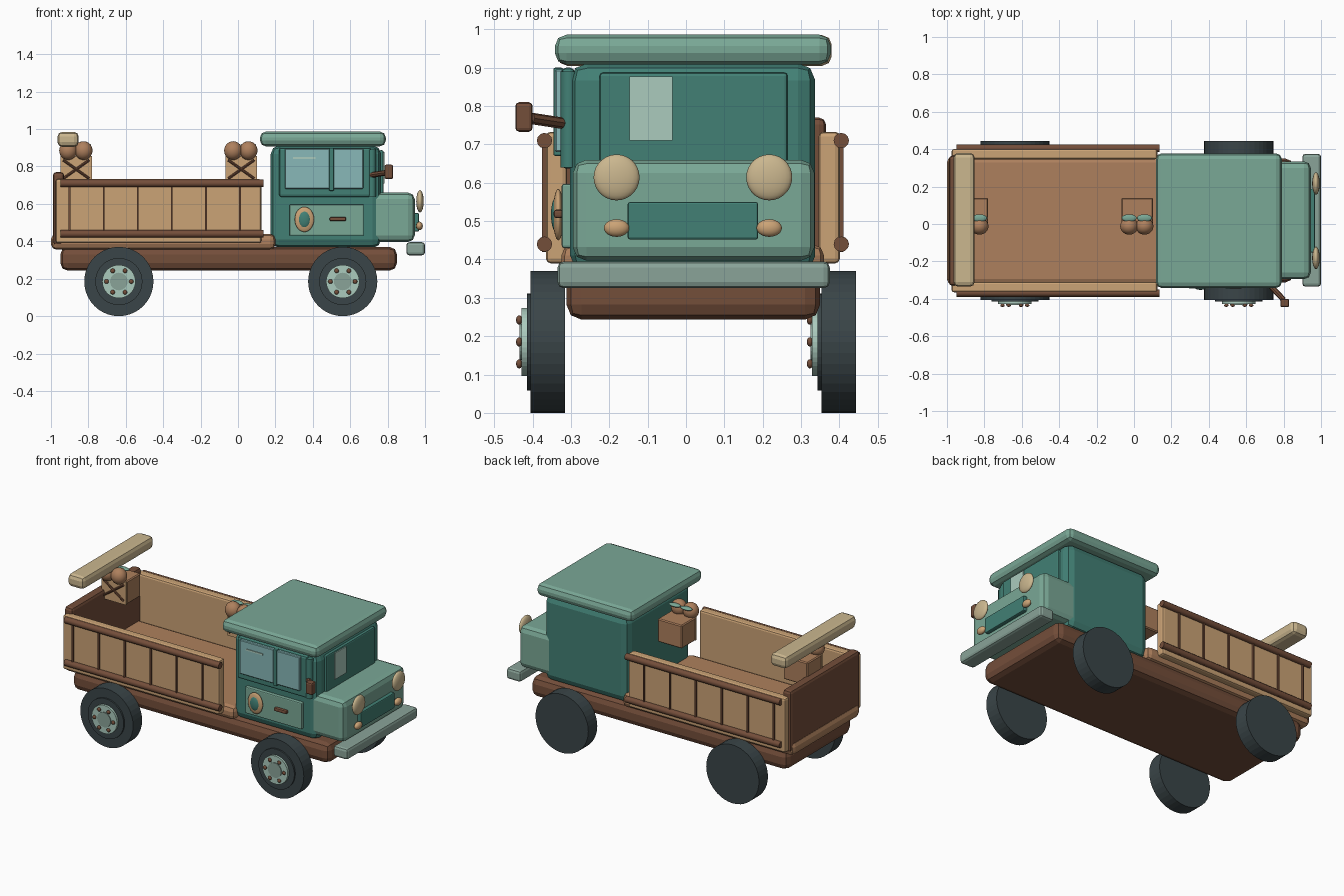
import bpy, bmesh, math
from mathutils import Vector, Matrix

if "Cube" in bpy.data.objects:
    bpy.data.objects.remove(bpy.data.objects["Cube"])


def mat(name, hexa):
    m = bpy.data.materials.new(name)
    c = [int(hexa[i:i + 2], 16) / 255 for i in (0, 2, 4)]
    m.diffuse_color = [(v / 12.92 if v < 0.04 else ((v + 0.055) / 1.055) ** 2.4) for v in c] + [1]
    m.use_nodes = True
    m.node_tree.nodes["Principled BSDF"].inputs["Base Color"].default_value = m.diffuse_color
    return m


TEAL = mat("dark teal", "42806f".replace("6f", "75"))
SAGE = mat("light teal", "7aa896")
GREY = mat("grey green", "8aa499")
TYRE = mat("charcoal", "3a4548")
BROWN = mat("dark brown", "744e3a")
WOOD = mat("mid brown", "ae805d")
TAN = mat("tan", "cba376")
CREAM = mat("cream", "cbb78f")
GLASS = mat("glass blue", "88b9b9")
PALE = mat("pale green", "abcbbe")


def finish(name, bm, m, smooth=None):
    me = bpy.data.meshes.new(name)
    bmesh.ops.recalc_face_normals(bm, faces=bm.faces)
    bm.to_mesh(me)
    bm.free()
    ob = bpy.data.objects.new(name, me)
    bpy.context.collection.objects.link(ob)
    me.materials.append(m)
    if smooth:
        bpy.ops.object.select_all(action='DESELECT')
        bpy.context.view_layer.objects.active = ob
        ob.select_set(True)
        bpy.ops.object.shade_smooth_by_angle(angle=math.radians(smooth))
    return ob


def box(name, m, x, y, z, bevel=0.0, seg=2):
    """Box from (min, max) ranges, with rounded edges."""
    bm = bmesh.new()
    bmesh.ops.create_cube(bm, size=1)
    for v in bm.verts:
        v.co = Vector([(r[0] + r[1]) / 2 + c * (r[1] - r[0]) for c, r in zip(v.co, (x, y, z))])
    if bevel:
        bmesh.ops.bevel(bm, geom=bm.edges[:], offset=bevel, segments=seg, profile=0.5, affect='EDGES')
    return finish(name, bm, m)


def rod(name, m, a, b, r, sides=12, smooth=40):
    """Cylinder between two points."""
    a, b = Vector(a), Vector(b)
    bm = bmesh.new()
    rot = (b - a).to_track_quat('Z', 'Y').to_matrix().to_4x4()
    bmesh.ops.create_cone(bm, cap_ends=True, segments=sides, radius1=r, radius2=r,
                          depth=(b - a).length, matrix=Matrix.Translation((a + b) / 2) @ rot)
    return finish(name, bm, m, smooth)


def ball(name, m, c, r):
    """Ellipsoid with three radii."""
    bm = bmesh.new()
    bmesh.ops.create_uvsphere(bm, u_segments=24, v_segments=14, radius=1)
    for v in bm.verts:
        v.co = Vector([p + q * s for p, q, s in zip(c, v.co, r)])
    return finish(name, bm, m, 60)


MID = 0.018  # centre line of the body
SIDES = ((-1, "left"), (1, "right"))

# Chassis and load bed
box("chassis", BROWN, (-0.95, 0.85), (-0.312, 0.35), (0.243, 0.37), 0.04)
box("bed_floor", WOOD, (-1.0, 0.20), (-0.325, 0.36), (0.355, 0.44), 0.03)
box("tailgate", BROWN, (-0.99, -0.93), (-0.33, 0.365), (0.38, 0.77), 0.018)

# Slatted side walls with round rails
for s, side in SIDES:
    y0, y1 = sorted((MID + s * 0.328, MID + s * 0.383))
    out = MID + s * 0.387
    box(side + "_wall", TAN, (-0.975, 0.125), (y0, y1), (0.39, 0.733), 0.012)
    for z in (0.44, 0.71):
        rod(f"{side}_rail", BROWN, (-0.95, out, z), (0.135, out, z), 0.02)
    for i in range(6):
        x = -0.90 + i * 0.182
        box(f"{side}_slat", BROWN, (x - 0.005, x + 0.005), sorted((out - s * 0.01, out + s * 0.006)), (0.42, 0.72))

# Cross beam above the tailgate
box("cross_beam", CREAM, (-0.965, -0.852), (-0.335, 0.38), (0.905, 0.985), 0.025)

# Crates with a braced front, fruit and leaves
for x in (-0.95, -0.068):
    box("crate", WOOD, (x, x + 0.17), (0.0, 0.14), (0.71, 0.857), 0.006, 1)
    box("crate_front", TAN, (x, x + 0.17), (-0.008, 0.001), (0.71, 0.857))
    for a, b in ((0.735, 0.835), (0.835, 0.735)):
        rod("crate_brace", BROWN, (x + 0.015, -0.012, a), (x + 0.155, -0.012, b), 0.007, 8)
    for dx in (0.042, 0.124):
        ball("fruit", WOOD, (x + dx, -0.012, 0.885), (0.048, 0.045, 0.05))
        ball("leaf", SAGE, (x + dx, 0.032, 0.915), (0.04, 0.02, 0.01))

# Cab, roof and hood
box("cab", TEAL, (0.175, 0.765), (-0.302, 0.337), (0.365, 0.912), 0.045)
box("roof", SAGE, (0.118, 0.79), (-0.342, 0.378), (0.908, 0.986), 0.03)
box("hood", SAGE, (0.68, 0.945), (-0.295, 0.335), (0.397, 0.66), 0.035)
box("front_bumper", GREY, (0.90, 1.0), (-0.335, 0.375), (0.325, 0.395), 0.016)

# Windscreen panel with a pale strip
box("windscreen_frame", TEAL, (0.755, 0.778), (-0.225, 0.265), (0.64, 0.887), 0.008)
box("windscreen_shine", PALE, (0.776, 0.784), (-0.147, -0.035), (0.71, 0.877))

# Grille and lamps
box("grille", TEAL, (0.935, 0.968), (-0.152, 0.188), (0.452, 0.55), 0.006)
for s, side in SIDES:
    y = MID + s * 0.199
    ball(side + "_headlamp", CREAM, (0.973, y, 0.614), (0.02, 0.06, 0.06))
    ball(side + "_side_lamp", TAN, (0.97, y, 0.482), (0.018, 0.033, 0.023))

# Door with windows, panel, handle and emblem ring
box("window_frame", TEAL, (0.22, 0.71), (-0.325, -0.29), (0.637, 0.90), 0.012)
for x0, x1 in ((0.25, 0.49), (0.51, 0.67)):
    box("door_window", GLASS, (x0, x1), (-0.342, -0.32), (0.68, 0.895), 0.004, 1)
box("window_divider", TEAL, (0.487, 0.513), (-0.346, -0.32), (0.67, 0.90), 0.005)
box("window_glint", PALE, (0.295, 0.415), (-0.346, -0.341), (0.84, 0.85))
rod("front_pillar", TEAL, (0.715, -0.305, 0.64), (0.715, -0.305, 0.89), 0.022)
box("door_panel", SAGE, (0.275, 0.672), (-0.324, -0.295), (0.43, 0.597), 0.006)
box("door_handle", BROWN, (0.49, 0.578), (-0.345, -0.32), (0.508, 0.53), 0.007)
ball("door_badge", TAN, (0.355, -0.333, 0.517), (0.052, 0.014, 0.067))
ball("door_badge_centre", TEAL, (0.355, -0.338, 0.517), (0.033, 0.014, 0.046))

# Wing mirror
rod("mirror_arm", BROWN, (0.70, -0.30, 0.752), (0.80, -0.405, 0.768), 0.015, 8)
box("mirror", BROWN, (0.782, 0.83), (-0.445, -0.40), (0.733, 0.81), 0.01)

# Wheels, hubs facing the same way on both sides
for x in (-0.637, 0.56):
    for dy in (0, 0.758):
        def disc(name, m, r, y0, y1, sides=40):
            rod(name, m, (x, y0 + dy, 0.185), (x, y1 + dy, 0.185), r, sides, 5)
        disc("tyre", TYRE, 0.185, -0.315, -0.405)
        disc("tyre_rim", TYRE, 0.126, -0.40, -0.415)
        disc("hub", PALE, 0.089, -0.41, -0.429)
        disc("hub_cap", GREY, 0.047, -0.42, -0.434, 24)
        for k in range(6):
            a = k * math.pi / 3
            ball("wheel_bolt", BROWN, (x + 0.066 * math.cos(a), -0.435 + dy, 0.185 + 0.066 * math.sin(a)),
                 (0.012, 0.008, 0.012))
